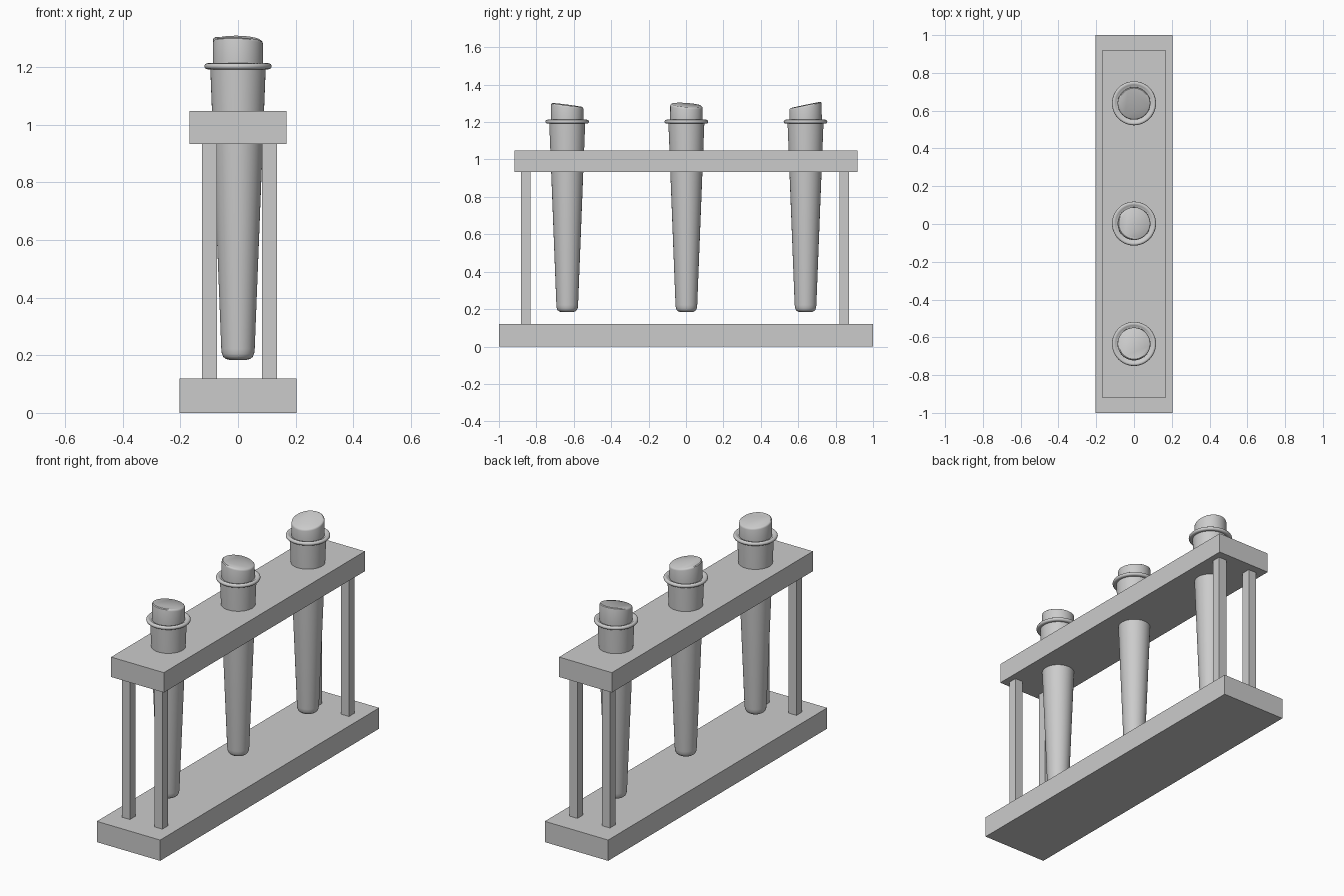
import bpy, bmesh, math

if "Cube" in bpy.data.objects:
    bpy.data.objects.remove(bpy.data.objects["Cube"])

SEG = 48


def finish(name, bm, smooth=False):
    bmesh.ops.recalc_face_normals(bm, faces=bm.faces)
    me = bpy.data.meshes.new(name)
    bm.to_mesh(me)
    bm.free()
    ob = bpy.data.objects.new(name, me)
    bpy.context.collection.objects.link(ob)
    if smooth:
        bpy.ops.object.select_all(action='DESELECT')
        ob.select_set(True)
        bpy.context.view_layer.objects.active = ob
        bpy.ops.object.shade_smooth_by_angle(angle=math.radians(40))
    return ob


def box(name, x, y, z0, z1, w, d):
    bm = bmesh.new()
    bmesh.ops.create_cube(bm, size=1)
    for v in bm.verts:
        v.co = (x + v.co.x * w, y + v.co.y * d, (z0 + z1) / 2 + v.co.z * (z1 - z0))
    return finish(name, bm)


def lathe(name, profile, y, slope=None):
    # revolve (radius, z) points; slope tilts everything above the rim
    bm = bmesh.new()
    rings = []
    for r, z in profile:
        ring = []
        for i in range(SEG):
            a = 2 * math.pi * i / SEG
            px, py = r * math.cos(a), r * math.sin(a)
            tilt = px * slope[0] + py * slope[1] if slope and z > 1.25 else 0
            ring.append(bm.verts.new((px, y + py, z + tilt)))
        rings.append(ring)
    for a, b in zip(rings, rings[1:]):
        for i in range(SEG):
            j = (i + 1) % SEG
            bm.faces.new((a[i], a[j], b[j], b[i]))
    bm.faces.new(rings[0])
    bm.faces.new(rings[-1])
    return finish(name, bm, True)


# Rack boards
box("base_board", 0, 0, 0, 0.12, 0.405, 2.0)
box("top_board", 0, 0, 0.932, 1.047, 0.337, 1.836)

# Corner posts
for x, xs in ((-0.099, "left"), (0.109, "right")):
    for y, ys in ((-0.857, "front"), (0.847, "back")):
        box(f"post_{ys}_{xs}", x, y, 0.115, 0.94, 0.051, 0.051)

# Tube profile: rounded bottom, tapered wall, rounded lip flange
tube = [(0.03, 0.184), (0.042, 0.187), (0.051, 0.194), (0.056, 0.205), (0.058, 0.222),
        (0.096, 1.193)]
for k in range(9):
    a = -math.pi / 2 + math.pi * k / 8
    tube.append((0.106 + 0.0105 * math.cos(a), 1.202 + 0.0105 * math.sin(a)))
tube += [(0.098, 1.21), (0.092, 1.205)]

# Stopper profile, plugged into the tube with a slanted top
stopper = [(0.078, 1.10), (0.087, 1.20), (0.0865, 1.281), (0.085, 1.287), (0.080, 1.291)]

for n, (y, slope) in enumerate([(-0.635, (-0.03, -0.13)),
                                (0.002, (-0.14, -0.07)),
                                (0.639, (-0.02, 0.21))], 1):
    lathe(f"test_tube_{n}", tube, y)
    lathe(f"stopper_{n}", stopper, y, slope)
